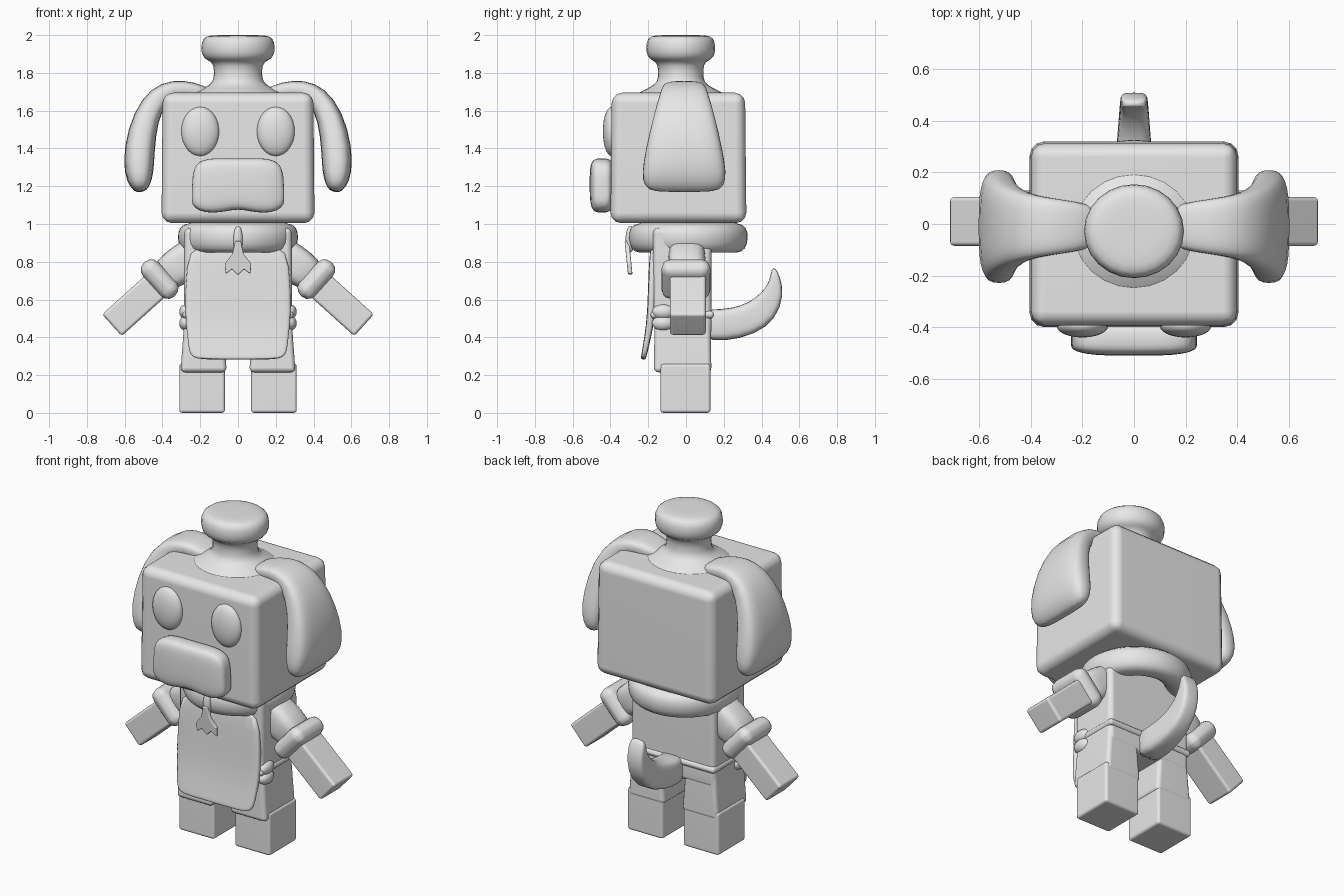
import bpy, bmesh, math
from mathutils import Vector, Matrix

cube = bpy.data.objects.get("Cube")
if cube:
    bpy.data.objects.remove(cube)

GREY = (0.8, 0.8, 0.8, 1)
mat = bpy.data.materials.new("plain grey")
mat.use_nodes = True
mat.diffuse_color = GREY
mat.node_tree.nodes["Principled BSDF"].inputs["Base Color"].default_value = GREY


def finish(name, bm, mirror=False, bevel=0, subdiv=0):
    """Turn a bmesh into a smooth-shaded object with modifiers."""
    bmesh.ops.recalc_face_normals(bm, faces=bm.faces)
    me = bpy.data.meshes.new(name)
    bm.to_mesh(me)
    bm.free()
    me.materials.append(mat)
    ob = bpy.data.objects.new(name, me)
    bpy.context.collection.objects.link(ob)
    if mirror:
        m = ob.modifiers.new("Mirror", "MIRROR")
        m.use_mirror_merge = False
    if bevel:
        b = ob.modifiers.new("Bevel", "BEVEL")
        b.width, b.segments = bevel, 3
    if subdiv:
        s = ob.modifiers.new("Subdivision", "SUBSURF")
        s.levels = s.render_levels = subdiv
    bpy.ops.object.select_all(action="DESELECT")
    ob.select_set(True)
    bpy.context.view_layer.objects.active = ob
    bpy.ops.object.shade_smooth()
    if bevel:
        w = ob.modifiers.new("Weighted normals", "WEIGHTED_NORMAL")
        w.keep_sharp = True
    return ob


def box(name, centre, size, bevel=0.02, mirror=False, tilt=0, taper=(1, 1)):
    """Rounded box; taper scales the top face, tilt turns about y."""
    bm = bmesh.new()
    bmesh.ops.create_cube(bm, size=1)
    for v in bm.verts:
        if v.co.z > 0:
            v.co.x *= taper[0]
            v.co.y *= taper[1]
        v.co = Vector(c * s for c, s in zip(v.co, size))
    bm.transform(Matrix.Translation(centre) @ Matrix.Rotation(tilt, 4, "Y"))
    return finish(name, bm, mirror, bevel)


def loft(name, path, plane="x", offset=0, power=0.6, mirror=False, sides=16):
    """Superellipse rings along a flat path of (a, z, half depth, half width)."""
    bm = bmesh.new()
    rings = []
    for i, (a, z, t, w) in enumerate(path):
        p, q = path[max(i - 1, 0)], path[min(i + 1, len(path) - 1)]
        d = Vector((q[0] - p[0], q[1] - p[1])).normalized()
        ring = []
        for k in range(sides):
            ang = math.tau * (k + 0.5) / sides
            c, s = math.cos(ang), math.sin(ang)
            u = math.copysign(abs(c) ** power, c) * t
            v = math.copysign(abs(s) ** power, s) * w + offset
            pa, pz = a - d.y * u, z + d.x * u
            ring.append(bm.verts.new((pa, v, pz) if plane == "x" else (v, pa, pz)))
        rings.append(ring)
    for r, s in zip(rings, rings[1:]):
        for k in range(sides):
            n = (k + 1) % sides
            bm.faces.new((r[k], r[n], s[n], s[k]))
    bm.faces.new(rings[0])
    bm.faces.new(rings[-1])
    return finish(name, bm, mirror, subdiv=1)


def lathe(name, profile, y, squash=1, sides=12, closed=False):
    """Turn a profile of (radius, z) about an upright axis at y."""
    bm = bmesh.new()
    rings = [[bm.verts.new((r * math.sin(math.tau * k / sides),
                            y + squash * r * math.cos(math.tau * k / sides), z))
              for k in range(sides)] for r, z in profile]
    pairs = list(zip(rings, rings[1:]))
    if closed:
        pairs.append((rings[-1], rings[0]))
    else:
        bm.faces.new(rings[0])
        bm.faces.new(rings[-1])
    for r, s in pairs:
        for k in range(sides):
            n = (k + 1) % sides
            bm.faces.new((r[k], r[n], s[n], s[k]))
    return finish(name, bm, subdiv=1)


def ball(name, centre, radii, mirror=False):
    bm = bmesh.new()
    bmesh.ops.create_uvsphere(bm, u_segments=24, v_segments=14, radius=1)
    bm.transform(Matrix.Translation(centre) @ Matrix.Diagonal((*radii, 1)))
    return finish(name, bm, mirror)


# Head, eyes and muzzle
box("head", (0, -0.04, 1.35), (0.81, 0.72, 0.69), 0.055, taper=(0.985, 0.98))
ball("eye_bump", (0.2, -0.395, 1.49), (0.1, 0.045, 0.13), mirror=True)
half = [(0.243, 1.2, 0.05, 0.025), (0.238, 1.2, 0.1, 0.042), (0.21, 1.197, 0.13, 0.055),
        (0.15, 1.202, 0.148, 0.064), (0.07, 1.208, 0.142, 0.066)]
muzzle = [(-a, z, t, w) for a, z, t, w in half] + [(0, 1.213, 0.135, 0.066)] + half[::-1]
loft("muzzle", muzzle, offset=-0.445, power=0.5)

# Drooping ears
loft("ear", [(0.13, 1.67, 0.04, 0.08), (0.24, 1.71, 0.045, 0.1), (0.34, 1.72, 0.046, 0.115),
             (0.42, 1.68, 0.06, 0.13), (0.49, 1.57, 0.07, 0.165), (0.523, 1.4, 0.083, 0.205),
             (0.525, 1.27, 0.08, 0.228), (0.518, 1.2, 0.055, 0.215), (0.512, 1.168, 0.025, 0.17)],
     offset=-0.01, mirror=True)

# Tall hat with a puffed top
lathe("hat", [(0.33, 1.65), (0.24, 1.70), (0.15, 1.735), (0.132, 1.77), (0.132, 1.85),
              (0.165, 1.865), (0.198, 1.885), (0.206, 1.935), (0.195, 1.985),
              (0.16, 2.0), (0.05, 2.0)], -0.028, 0.94)

# Scarf ring, knot and tails
lathe("scarf", [(0.15, 1.01), (0.27, 1.008), (0.316, 0.985), (0.325, 0.925), (0.31, 0.865),
                (0.27, 0.845), (0.2, 0.85), (0.15, 0.9)], 0.012, 0.99, 24, True)
ball("scarf_knot", (0, -0.295, 0.92), (0.025, 0.025, 0.07))
bm = bmesh.new()
side = [(0.015, 0.91), (0.03, 0.84), (0.07, 0.79), (0.066, 0.735), (0.032, 0.76)]
outline = side + [(0, 0.73)] + [(-x, z) for x, z in side[::-1]]
face = bm.faces.new([bm.verts.new((x, -0.285 - 0.1 * (z - 0.75), z)) for x, z in outline])
new = bmesh.ops.extrude_face_region(bm, geom=[face])["geom"]
bmesh.ops.translate(bm, verts=[g for g in new if isinstance(g, bmesh.types.BMVert)],
                    vec=(0, -0.024, 0))
finish("scarf_tails", bm, bevel=0.006)

# Torso, apron and waist tie
box("torso", (0, -0.02, 0.73), (0.57, 0.31, 0.5), 0.03)
loft("apron", [(-0.17, 0.9, 0.015, 0.24), (-0.178, 0.8, 0.02, 0.275), (-0.182, 0.52, 0.022, 0.285),
               (-0.203, 0.4, 0.018, 0.268), (-0.219, 0.32, 0.015, 0.262),
               (-0.225, 0.295, 0.014, 0.24), (-0.227, 0.282, 0.012, 0.2)],
     plane="y", power=0.3)
box("hips", (0, -0.015, 0.47), (0.57, 0.3, 0.13), 0.03)
box("waist_band", (0, -0.02, 0.52), (0.585, 0.335, 0.04), 0.018)
for z in (0.535, 0.475):
    ball("tie_loop", (0.275, -0.12, z), (0.036, 0.06, 0.04), mirror=True)

# Sleeves, cuffs and forearms
TILT = math.radians(42)
loft("sleeve", [(0.16, 0.87, 0.09, 0.09), (0.25, 0.82, 0.105, 0.1), (0.32, 0.775, 0.1, 0.1),
                (0.42, 0.7, 0.088, 0.1)], offset=0.005, mirror=True)
box("cuff", (0.415, 0, 0.708), (0.11, 0.26, 0.24), 0.05, True, TILT)
box("forearm", (0.53, 0.01, 0.588), (0.37, 0.19, 0.155), 0.016, True, TILT)

# Legs with trousers
box("foot", (0.19, -0.003, 0.13), (0.242, 0.265, 0.26), 0.016, True)
box("trouser_leg", (0.182, -0.018, 0.355), (0.245, 0.305, 0.28), 0.025, True, 0, (0.83, 0.97))

# Curled tail
loft("tail", [(0.08, 0.47, 0.085, 0.082), (0.2, 0.462, 0.085, 0.076), (0.33, 0.49, 0.085, 0.066),
              (0.42, 0.55, 0.08, 0.058), (0.47, 0.64, 0.052, 0.054), (0.474, 0.72, 0.026, 0.052),
              (0.462, 0.768, 0.01, 0.045)], plane="y", power=0.5)
